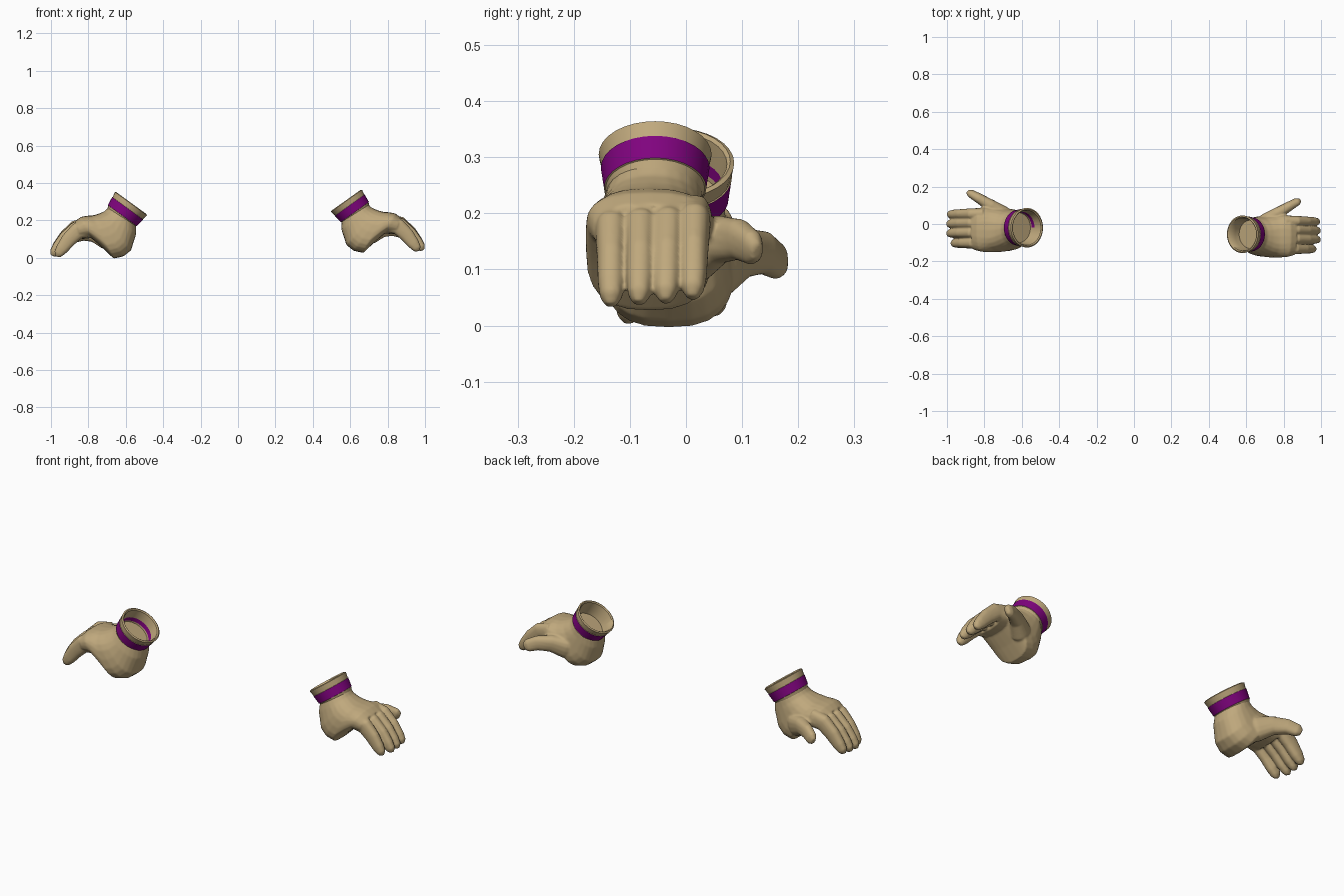
import bpy, bmesh, math
from mathutils import Vector

if "Cube" in bpy.data.objects:
    bpy.data.objects.remove(bpy.data.objects["Cube"])


def material(name, rgb):
    m = bpy.data.materials.new(name)
    m.use_nodes = True
    m.diffuse_color = (*rgb, 1)
    m.node_tree.nodes["Principled BSDF"].inputs["Base Color"].default_value = (*rgb, 1)
    return m


TAN = material("tan_leather", (0.525, 0.395, 0.205))
PURPLE = material("purple_band", (0.215, 0.001, 0.21))
Y = Vector((0, 1, 0))


def ring(bm, c, a, b, power=1.0, n=24):
    """Closed superellipse loop around c with half axes a and b."""
    verts = []
    for i in range(n):
        t = math.tau * i / n
        ca, sb = math.cos(t), math.sin(t)
        verts.append(bm.verts.new(c + a * math.copysign(abs(ca) ** power, ca)
                                  + b * math.copysign(abs(sb) ** power, sb)))
    return verts


def skin(bm, rings, caps=True):
    faces = []
    for r, s in zip(rings, rings[1:]):
        for i in range(len(r)):
            j = (i + 1) % len(r)
            faces.append(bm.faces.new((r[i], r[j], s[j], s[i])))
    if caps:
        bm.faces.new(rings[0][::-1])
        bm.faces.new(rings[-1])
    return faces


def tube(bm, path, radii):
    """Tapered digit; radii are (sideways, vertical) pairs."""
    pts = [Vector(p) for p in path]
    rings = []
    for i, p in enumerate(pts):
        t = (pts[min(i + 1, len(pts) - 1)] - pts[max(i - 1, 0)]).normalized()
        side = (Y - t * t.y).normalized()
        rings.append(ring(bm, p, side * radii[i][0], t.cross(side) * radii[i][1], 0.85, 16))
    skin(bm, rings)


def finish(bm, name, place, mats):
    for v in bm.verts:
        v.co = place(v.co)
    bmesh.ops.recalc_face_normals(bm, faces=bm.faces)
    for f in bm.faces:
        f.smooth = True
    me = bpy.data.meshes.new(name)
    bm.to_mesh(me)
    bm.free()
    for m in mats:
        me.materials.append(m)
    ob = bpy.data.objects.new(name, me)
    bpy.context.scene.collection.objects.link(ob)
    return ob


# Palm sections: top (x, z), bottom (x, z), centre y, half width, squareness
PALM = [((.686, .277), (.545, .172), -.020, .088, 1.0),
        ((.712, .250), (.545, .125), -.025, .096, .92),
        ((.745, .236), (.572, .040), -.030, .108, .80),
        ((.765, .230), (.612, .008), -.031, .115, .74),
        ((.780, .227), (.665, -.004), -.031, .119, .74),
        ((.807, .225), (.725, .055), -.030, .121, .76),
        ((.840, .219), (.785, .106), -.030, .119, .82),
        ((.872, .196), (.838, .100), -.028, .110, .86)]

# Fingers: y at the knuckle, y at the tip, reach, droop
FINGERS = [(.055, .050, .98, .006), (.006, -.001, 1.0, -.001),
           (-.046, -.051, 1.0, -.004), (-.102, -.103, .87, -.008)]


def hand(name, place):
    bm = bmesh.new()
    rings = []
    for top, bottom, y, w, power in PALM:
        p, q = Vector((top[0], y, top[1])), Vector((bottom[0], y, bottom[1]))
        rings.append(ring(bm, (p + q) / 2, Y * w, (p - q) / 2, power))
    skin(bm, rings)
    # Drooping fingers
    for y0, y1, reach, dz in FINGERS:
        path = []
        for k, (x, z) in enumerate([(.80, .165), (.868, .151), (.923, .103),
                                    (.963, .056), (.983, .031), (.990, .014)]):
            path.append((.80 + (x - .80) * reach, y0 + (y1 - y0) * k / 5, z + dz))
        tube(bm, path, [(.031, .045), (.030, .045), (.027, .040),
                        (.025, .033), (.021, .025), (.010, .013)])
    # Thumb and the pad at its root
    tube(bm, [(.645, .020, .090), (.71, .055, .108), (.77, .100, .130),
              (.83, .138, .130), (.872, .163, .114), (.888, .172, .106)],
         [(.035, .050), (.046, .060), (.034, .046), (.027, .039), (.022, .034), (.011, .018)])
    ob = finish(bm, name, place, [TAN])
    # Fuse the pieces into one soft skin
    mod = ob.modifiers.new("fuse", "REMESH")
    mod.mode = "VOXEL"
    mod.voxel_size = 0.005
    mod.use_smooth_shade = True
    soft = ob.modifiers.new("soften", "SMOOTH")
    soft.factor = 0.5
    soft.iterations = 5


# Cuff profile: depth along the wrist axis, radius, part up to the next ring
CUFF = [(-.092, .078, "wall"), (-.072, .082, "lining"), (-.050, .085, "wall"),
        (-.003, .093, "wall"), (.002, .099, "wall"), (-.002, .106, "wall"),
        (-.032, .100, "wall"), (-.033, .102, "band"), (-.080, .096, "wall"),
        (-.081, .093, "wall"), (-.098, .086, "wall")]


def cuff(name, place, lined):
    bm = bmesh.new()
    axis = Vector((-.59, 0, .81)).normalized()
    across = Y.cross(axis)
    mouth = Vector((.571, -.020, .291))
    rings = [ring(bm, mouth + axis * d, Y * r, across * r, 1, 32) for d, r, _ in CUFF]
    for (_, _, part), r, s in zip(CUFF, rings, rings[1:]):
        for f in skin(bm, [r, s], caps=False):
            # The lining stripe only runs along the thumb side
            stripe = part == "lining" and lined and f.calc_center_median().y > mouth.y
            f.material_index = int(part == "band" or stripe)
    ob = finish(bm, name, place, [TAN, PURPLE])
    bpy.ops.object.select_all(action="DESELECT")
    ob.select_set(True)
    bpy.context.view_layer.objects.active = ob
    bpy.ops.object.shade_smooth_by_angle(angle=math.radians(40))


def place_right(v):
    return Vector((-v.x, v.y, v.z))


def place_left(v):
    return Vector((v.x * .97 + .025, v.y * .95 - .036, v.z * .95 + .03))


for side, place in (("right", place_right), ("left", place_left)):
    hand(side + "_glove_hand", place)
    cuff(side + "_glove_cuff", place, side == "right")
